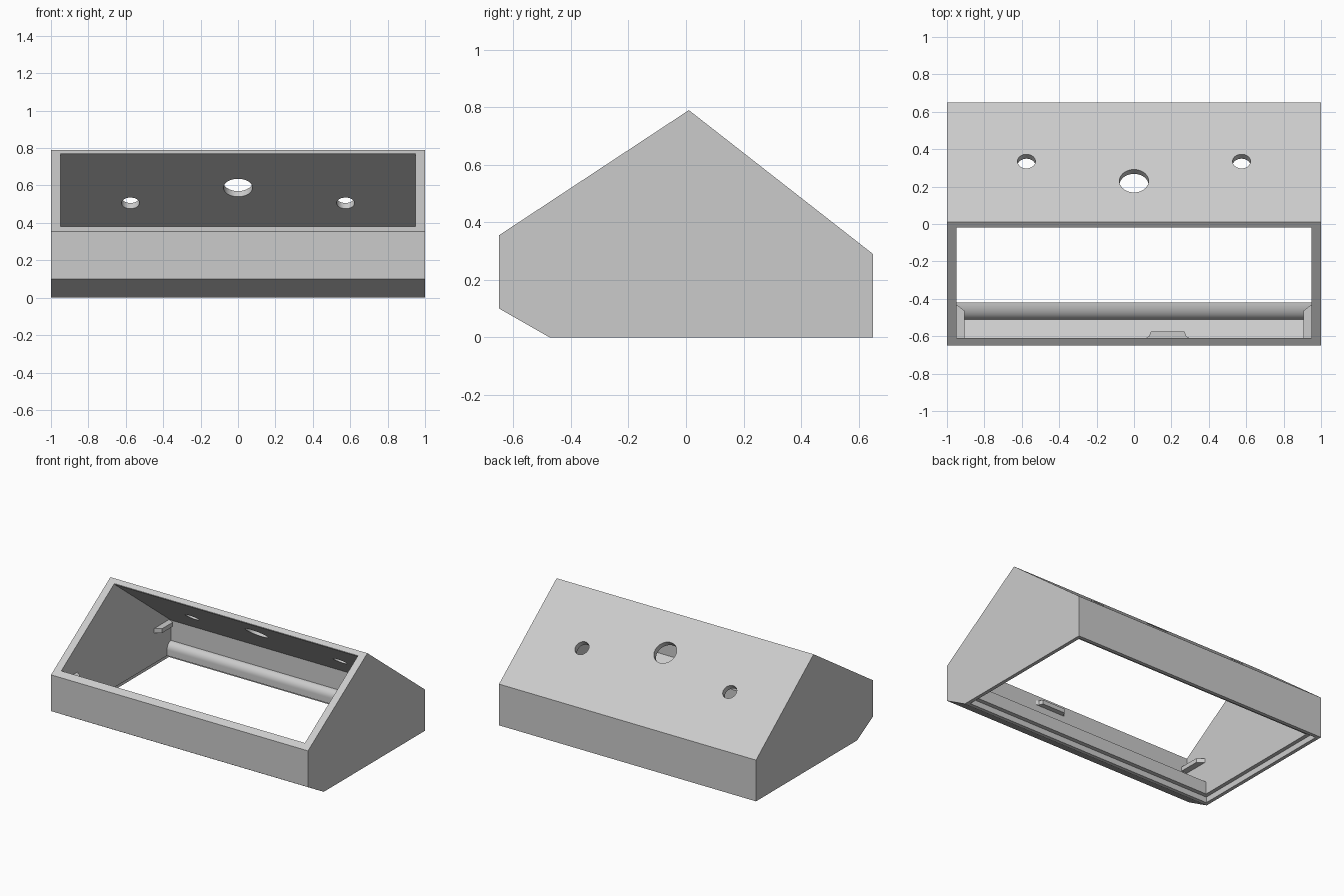
import bpy
import math
from mathutils import Vector

if "Cube" in bpy.data.objects:
    bpy.data.objects.remove(bpy.data.objects["Cube"], do_unlink=True)

# Single light grey plastic
grey = bpy.data.materials.new("light_grey")
grey.use_nodes = True
grey.diffuse_color = (0.6, 0.6, 0.6, 1)
grey.node_tree.nodes["Principled BSDF"].inputs["Base Color"].default_value = (0.6, 0.6, 0.6, 1)


def prism(name, outline, low, high, place):
    """Extrude an outline; place maps (u, v, depth) to a point."""
    n = len(outline)
    verts = [place(u, v, d) for d in (low, high) for u, v in outline]
    faces = [tuple(range(n))[::-1], tuple(range(n, 2 * n))]
    faces += [(i, (i + 1) % n, n + (i + 1) % n, n + i) for i in range(n)]
    mesh = bpy.data.meshes.new(name)
    mesh.from_pydata(verts, [], faces)
    mesh.materials.append(grey)
    obj = bpy.data.objects.new(name, mesh)
    bpy.context.collection.objects.link(obj)
    # consistent outward normals
    bpy.context.view_layer.objects.active = obj
    bpy.ops.object.mode_set(mode='EDIT')
    bpy.ops.mesh.select_all(action='SELECT')
    bpy.ops.mesh.normals_make_consistent(inside=False)
    bpy.ops.object.mode_set(mode='OBJECT')
    return obj


def side(u, v, d):
    return (d, u, v)


def plan(u, v, d):
    return (u, v, d)


def arc(cy, cz, ry, rz, start, end, steps=10):
    angles = [math.radians(start + (end - start) * i / steps) for i in range(steps + 1)]
    return [(cy + ry * math.cos(a), cz + rz * math.sin(a)) for a in angles]


def cut(target, cutter):
    mod = target.modifiers.new("cut", 'BOOLEAN')
    mod.operation = 'DIFFERENCE'
    mod.solver = 'EXACT'
    mod.object = cutter
    bpy.context.view_layer.objects.active = target
    bpy.ops.object.modifier_apply(modifier=mod.name)
    bpy.data.objects.remove(cutter, do_unlink=True)


# Outer wedge body
peak, back_top = (0.01, 0.79), (0.65, 0.29)
body = prism("enclosure_shell", [(-0.65, 0.1), (-0.475, 0), (0.65, 0), back_top, peak,
                                 (-0.65, 0.355)], -1, 1, side)

# Hollow interior, with rounded ridges above the floor opening
cavity = [(-0.61, 0.9), (-0.02, 0.9), (-0.02, 0.765), (0.61, 0.272)]
cavity += arc(0.61, 0.08, 0.045, 0.05, 90, 180)
cavity += [(0.565, -0.1), (-0.42, -0.1)]
cavity += arc(-0.42, 0.068, 0.09, 0.06, 90, 180)
cavity += [(-0.61, 0.124)]
cut(body, prism("cavity_cutter", cavity, -0.948, 0.948, side))

# Recess for the base plate
recess = [(-0.45, -0.1), (0.625, -0.1), (0.625, 0.04), (-0.45, 0.04)]
cut(body, prism("recess_cutter", recess, -0.975, 0.975, side))

# Round holes square to the rear slope
normal = Vector((0, peak[1] - back_top[1], back_top[0] - peak[0])).normalized()
slope = (back_top[1] - peak[1]) / (back_top[0] - peak[0])
for x, y, radius in ((0, 0.23, 0.078), (-0.575, 0.335, 0.048), (0.575, 0.335, 0.048)):
    bpy.ops.mesh.primitive_cylinder_add(
        vertices=48, radius=radius, depth=0.2,
        location=(x, y, peak[1] + slope * (y - peak[0])),
        rotation=normal.to_track_quat('Z', 'Y').to_euler())
    drill = bpy.context.object
    drill.data.materials.append(grey)
    cut(body, drill)

bpy.ops.object.select_all(action='DESELECT')
body.select_set(True)
bpy.context.view_layer.objects.active = body
bpy.ops.object.shade_smooth_by_angle(angle=math.radians(25))

# Small clip on the front wall
prism("front_clip", [(0.06, -0.612), (0.08, -0.6), (0.09, -0.575), (0.27, -0.575),
                     (0.28, -0.6), (0.3, -0.612)], 0.315, 0.345, plan)

# Clips on both side walls, near the front and the rear
for s, label in ((1, "left"), (-1, "right")):
    prism(label + "_front_clip", [(s * 0.95, -0.612), (s * 0.905, -0.612), (s * 0.905, -0.465),
                                  (s * 0.95, -0.43)], 0.275, 0.305, plan)
    prism(label + "_rear_clip", [(s * 0.95, 0.59), (s * 0.905, 0.57), (s * 0.905, 0.45),
                                 (s * 0.95, 0.42)], 0.255, 0.285, plan)
